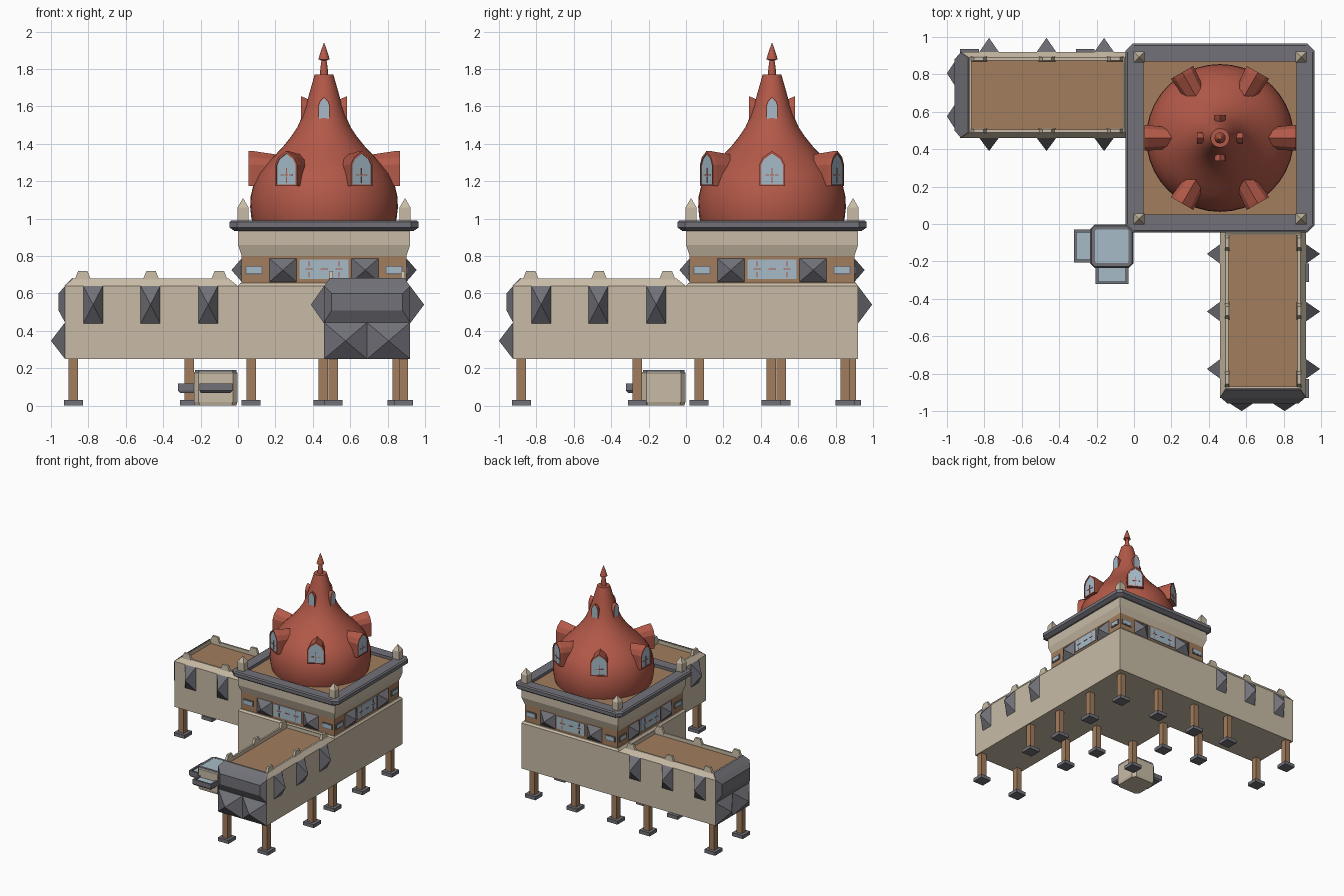
import bpy, bmesh, math
from mathutils import Matrix, Vector

if "Cube" in bpy.data.objects:
    bpy.data.objects.remove(bpy.data.objects["Cube"])

def material(name, col):
    m = bpy.data.materials.new(name)
    m.diffuse_color = (*col, 1)
    m.use_nodes = True
    m.node_tree.nodes["Principled BSDF"].inputs["Base Color"].default_value = m.diffuse_color
    return m

CREAM = material("cream plaster", (.58, .50, .38))
BROWN = material("brown wood", (.36, .205, .11))
GREY = material("slate grey", (.165, .165, .19))
RED = material("red roof", (.45, .10, .065))
BLUE = material("pale blue glass", (.38, .50, .58))

C = Vector((.46, .46, 0))                       # tower axis
ID = [Matrix.Identity(4)]
SWAP = Matrix(((0, 1, 0, 0), (1, 0, 0, 0), (0, 0, 1, 0), (0, 0, 0, 1)))
BOTH = ID + [SWAP]                              # the two wings mirror on the diagonal

def spin(n, start=0):
    return [Matrix.Translation(C) @ Matrix.Rotation(math.radians(start) + math.tau * k / n, 4, 'Z')
            @ Matrix.Translation(-C) for k in range(n)]

FOUR = spin(4)

def rect(x0, x1, y0, y1, z):
    return [(x0, y0, z), (x1, y0, z), (x1, y1, z), (x0, y1, z)]

def octa(a, b, c, z):
    return [(a+c, a, z), (b-c, a, z), (b, a+c, z), (b, b-c, z),
            (b-c, b, z), (a+c, b, z), (a, b-c, z), (a, a+c, z)]

def box(x0, x1, y0, y1, z0, z1):
    return [rect(x0, x1, y0, y1, z0), rect(x0, x1, y0, y1, z1)]

def make(name, mat, lofts, mats=ID, smooth=False):
    """Each loft is a list of rings; a one-point ring is an apex. Copies through mats."""
    bm = bmesh.new()
    for M in mats:
        for rings in lofts:
            vs = [[bm.verts.new(M @ Vector(p)) for p in r] for r in rings]
            for a, b in zip(vs, vs[1:]):
                n = len(a)
                for i in range(n):
                    j = (i + 1) % n
                    bm.faces.new((a[i], a[j], b[0]) if len(b) == 1 else (a[i], a[j], b[j], b[i]))
            for r in (vs[0], vs[-1]):
                if len(r) > 2:
                    bm.faces.new(r)
    bmesh.ops.recalc_face_normals(bm, faces=bm.faces)
    me = bpy.data.meshes.new(name)
    bm.to_mesh(me)
    bm.free()
    me.materials.append(mat)
    ob = bpy.data.objects.new(name, me)
    bpy.context.collection.objects.link(ob)
    if smooth:
        bpy.context.view_layer.objects.active = ob
        ob.select_set(True)
        bpy.ops.object.shade_smooth_by_angle(angle=math.radians(35))
        ob.select_set(False)
    return ob

# Wings: parapet trough, roof deck, merlons
make("wing_walls", CREAM, [[rect(-.925, 0, .46, .92, .25), rect(-.925, 0, .46, .92, .64),
     rect(-.88, -.05, .49, .89, .68), rect(-.87, -.06, .505, .875, .68),
     rect(-.87, -.06, .505, .875, .645)]], BOTH)
make("wing_roof", BROWN, [box(-.872, -.055, .503, .877, .64, .65)], BOTH)
merlons = []
for x in (-.83, -.465, -.10):
    for y0, y1 in ((.485, .51), (.87, .895)):
        merlons.append([rect(x-.045, x+.045, y0, y1, .67), rect(x-.025, x+.025, y0+.003, y1-.003, .72)])
make("wing_merlons", CREAM, merlons, BOTH)

# Wing spikes along both long sides
def spike_y(x, w, z0, z1, y, tip):
    return [[(x-w, y, z0), (x+w, y, z0), (x+w, y, z1), (x-w, y, z1)], [(x, tip, (z0+z1)/2)]]

make("wing_side_spikes", GREY, [spike_y(x, .052, .44, .64, y, t)
     for x in (-.775, -.468, -.16) for y, t in ((.46, .39), (.92, .995))], BOTH)

# Wing end: two pyramids below a bevelled slab
def end_ring(x, y0, y1, z0, z1):
    return [(x, y0, z0), (x, y1, z0), (x, y1, z1), (x, y0, z1)]

make("wing_end_spikes", GREY, [[end_ring(-.925, y, y+.23, .25, .445), [(-1, y+.115, .347)]]
     for y in (.46, .69)], BOTH)
make("wing_end_slab", GREY, [[end_ring(-.925, .46, .92, .445, .64),
     end_ring(-.96, .50, .88, .51, .60)],
     [[(-.926, .46, .639), (-.926, .92, .639), (-.882, .89, .682), (-.882, .49, .682)],
      [(-.931, .46, .639), (-.931, .92, .639), (-.887, .89, .682), (-.887, .49, .682)]]], BOTH)

# Tower base and window storey
make("tower_base", CREAM, [[rect(0, .92, 0, .92, .25), rect(0, .92, 0, .92, .64),
     rect(.012, .908, .012, .908, .655)]])
make("tower_window_storey", BROWN, [box(.02, .90, .02, .90, .65, .80)])
make("storey_spikes", GREY, [spike_y(x, .072, .662, .788, .02, -.035) for x in (.24, .68)], FOUR)
make("storey_small_frames", GREY, [box(x-.047, x+.047, .013, .021, .702, .748) for x in (.085, .835)], FOUR)
make("storey_windows", BLUE, [box(.328, .592, .013, .021, .677, .783)]
     + [box(x-.04, x+.04, .011, .019, .710, .741) for x in (.085, .835)], FOUR)
bars = [box(x-.003, x+.003, .010, .014, z0, z1) for x in (.38, .54) for z0, z1 in ((.685, .715), (.745, .775))]
bars += [box(x-.02, x+.02, .010, .014, .727, .733) for x in (.38, .46, .54)]
make("storey_window_bars", RED, bars, FOUR)

# Flared band, cornice, deck, corner pinnacles
make("tower_band", CREAM, [[rect(.035, .885, .035, .885, .785), rect(.02, .90, .02, .90, .80),
     rect(0, .92, 0, .92, .86), rect(0, .92, 0, .92, .945)]])
make("tower_cornice", GREY, [[octa(-.02, .94, .03, .935), octa(-.046, .966, .04, .953),
     octa(-.046, .966, .04, .982), octa(-.035, .955, .035, .99), octa(.05, .87, .005, .99),
     octa(.05, .87, .005, .96)]])
make("tower_deck", BROWN, [box(.045, .875, .045, .875, .95, .966)])
make("corner_pinnacles", CREAM, [[rect(-.002, .056, -.002, .056, .985), rect(-.002, .056, -.002, .056, 1.06),
     [(.027, .027, 1.11)]]], FOUR)

# Onion dome and finial, turned about the tower axis
def turned(profile, n):
    return [[(C.x, C.y, z)] if r == 0 else
            [(C.x + r*math.cos(math.tau*i/n), C.y + r*math.sin(math.tau*i/n), z) for i in range(n)]
            for r, z in profile]

make("dome", RED, [turned([(.375, .955), (.388, 1.0), (.395, 1.06), (.392, 1.12), (.378, 1.18),
     (.35, 1.24), (.31, 1.29), (.262, 1.34), (.215, 1.39), (.175, 1.44), (.142, 1.49), (.116, 1.55),
     (.095, 1.61), (.073, 1.69), (.05, 1.77)], 40)], smooth=True)
make("finial", RED, [turned([(.022, 1.765), (.02, 1.80), (.014, 1.845), (.03, 1.852), (.022, 1.88),
     (.010, 1.915), (0, 1.943)], 12)], smooth=True)

# Dormers: pointed-arch hoods with glass and glazing bars
def arch(r, w, z0, z1):
    h = z1 - z0
    pts = [(-w, 0), (w, 0), (w, .62), (.72*w, .82), (0, 1), (-.72*w, .82), (-w, .62)]
    return [(C.x + r, C.y + y, z0 + t*h) for y, t in pts]

def dormers(name, n, r_in, r_out, w, z0, z1):
    m, turn = .13*w, spin(n)
    make(name + "_hoods", RED, [[arch(r_in, w*.7, z0, z1-.03), arch(r_out-.1*(r_out-r_in), w, z0, z1),
         arch(r_out, w, z0, z1), arch(r_out, w-m, z0+m, z1-1.6*m),
         arch(r_out-.1*w, w-m, z0+m, z1-1.6*m)]], turn)
    make(name + "_glass", BLUE, [[arch(r_out-.1*w-.002, w-m, z0+m, z1-1.6*m),
         arch(r_out-.1*w+.002, w-m, z0+m, z1-1.6*m)]], turn)

dormers("lower_dormer", 6, .18, .405, .068, 1.175, 1.362)
dormers("upper_dormer", 4, .05, .122, .031, 1.525, 1.652)
bx = C.x + .405
make("lower_dormer_bars", RED, [box(bx-.008, bx-.002, .4575, .4625, z, z+.035) for z in (1.19, 1.235)]
     + [box(bx-.008, bx-.002, y-.01, y+.01, 1.23, 1.235) for y in (.435, .46, .485)], spin(6))

# Posts and feet
wing_legs = [(x, y) for x in (-.88, -.26) for y in (.51, .885)]
tower_legs = [(x, y) for x in (.07, .455, .85) for y in (.07, .455, .85) if (x, y) != (.455, .455)]
def posts(pts): return [box(x-.025, x+.025, y-.025, y+.025, .02, .252) for x, y in pts]
def feet(pts): return [box(x-.05, x+.05, y-.05, y+.05, 0, .03) for x, y in pts]
make("wing_posts", BROWN, posts(wing_legs), BOTH)
make("wing_feet", GREY, feet(wing_legs), BOTH)
make("tower_posts", BROWN, posts(tower_legs))
make("tower_feet", GREY, feet(tower_legs))

# Small water tank with two side trays
make("tank", CREAM, [[octa(-.23, -.01, .025, 0), octa(-.235, -.003, .025, .02),
     octa(-.235, -.003, .025, .175), octa(-.225, -.013, .025, .188)]])
make("tank_rim", GREY, [[octa(-.232, -.006, .02, .178), octa(-.228, -.01, .02, .192),
     octa(-.208, -.03, .005, .192), octa(-.208, -.03, .005, .189)]])
make("tank_water", BLUE, [box(-.208, -.03, -.208, -.03, .187, .1905)])
make("tray", GREY, [[rect(-.31, -.22, -.20, -.04, .068), rect(-.322, -.22, -.205, -.03, .08),
     rect(-.322, -.22, -.205, -.03, .12), rect(-.308, -.235, -.19, -.045, .12),
     rect(-.308, -.235, -.19, -.045, .10)]], BOTH)
make("tray_water", BLUE, [box(-.31, -.233, -.192, -.043, .10, .108)], BOTH)
